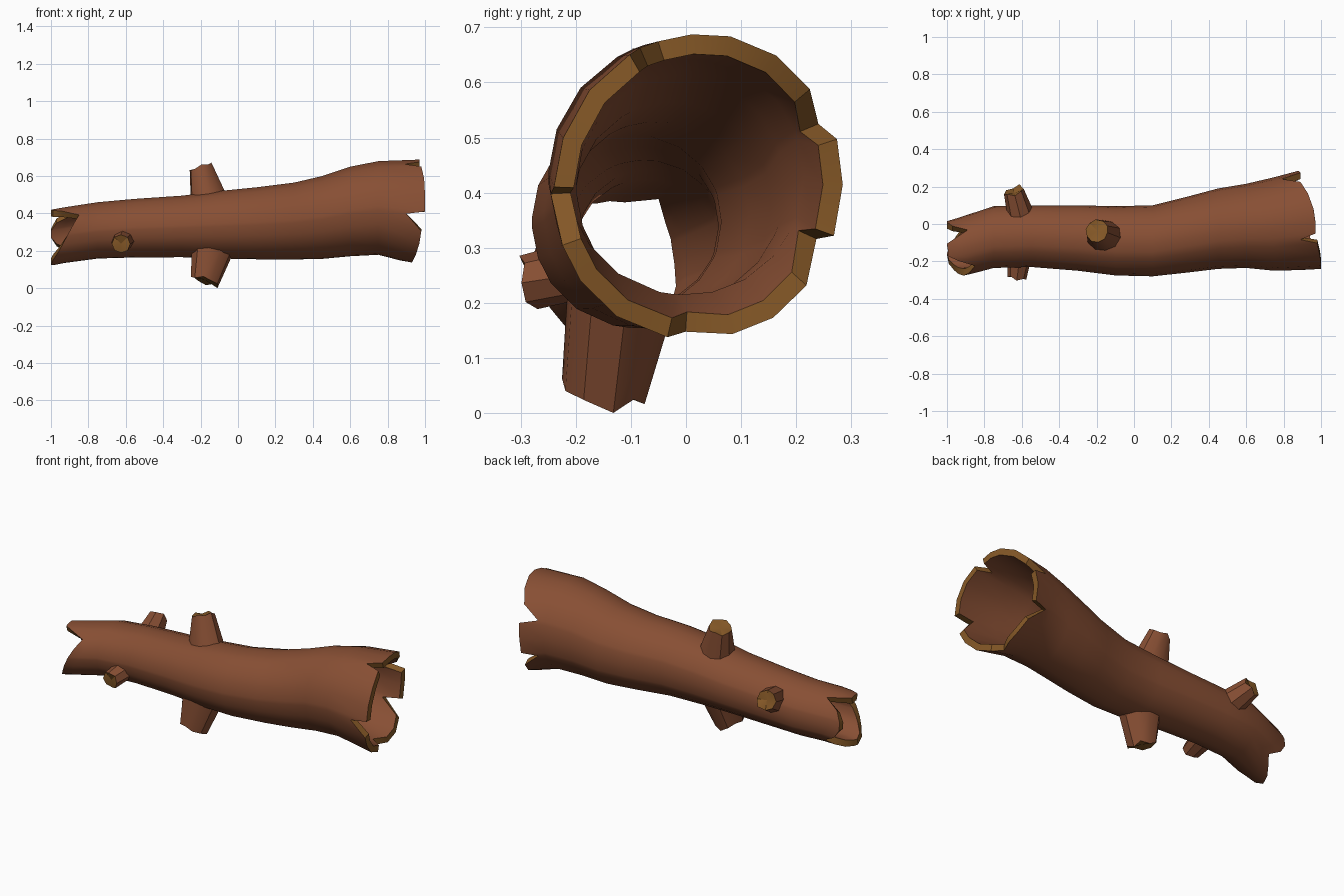
import bpy, bmesh, math
from mathutils import Vector

if "Cube" in bpy.data.objects:
    bpy.data.objects.remove(bpy.data.objects["Cube"])


def material(name, rgb):
    m = bpy.data.materials.new(name)
    m.diffuse_color = (*rgb, 1)
    m.use_nodes = True
    m.node_tree.nodes["Principled BSDF"].inputs["Base Color"].default_value = m.diffuse_color
    return m


BARK = material("bark brown", (0.245, 0.078, 0.034))
WOOD = material("cut wood", (0.235, 0.098, 0.02))

# Log sections: x, centre y, centre z, half width, half height
SECTIONS = [
    (-1.00, -.130, .270, .145, .150), (-.90, -.115, .289, .160, .149),
    (-.75, -.070, .309, .165, .151), (-.55, -.065, .321, .165, .157),
    (-.30, -.075, .330, .175, .165), (-.10, -.090, .339, .185, .181),
    (.10, -.090, .347, .190, .193), (.30, -.054, .359, .204, .206),
    (.45, -.025, .378, .215, .222), (.60, -.010, .410, .225, .240),
    (.75, .000, .429, .250, .251), (.90, .022, .412, .268, .273),
    (1.00, .040, .400, .280, .290)]
# Broken ends: angle around the log -> x of the edge
RIGHT = [(0, .88), (18, .89), (23, .79), (40, .89), (60, .93), (80, .96),
         (95, .97), (108, .97), (113, .89), (120, .98), (140, .995), (160, 1),
         (178, 1), (183, .90), (200, .98), (215, .97), (235, .95), (257, .93),
         (266, .87), (283, .91), (300, .91), (318, .89), (335, .79), (340, .88)]
LEFT = [(0, -1), (18, -1), (40, -.97), (60, -.89), (80, -1), (108, -.99),
        (140, -.85), (200, -.94), (235, -.99), (257, -1), (283, -.97),
        (318, -.90), (340, -.97), (360, -1)]


def lerp_table(table, t):
    for a, b in zip(table, table[1:]):
        if t <= b[0]:
            break
    k = (t - a[0]) / (b[0] - a[0])
    return [p + (q - p) * k for p, q in zip(a[1:], b[1:])]


def surface(x, angle, inset=0.0):
    yc, zc, ry, rz = lerp_table(SECTIONS, x)
    return Vector((x, yc + (ry - inset) * math.cos(angle),
                   zc + (rz - inset) * math.sin(angle)))


def finish(bm, name):
    bmesh.ops.recalc_face_normals(bm, faces=bm.faces)
    mesh = bpy.data.meshes.new(name)
    bm.to_mesh(mesh)
    bm.free()
    mesh.materials.append(BARK)
    mesh.materials.append(WOOD)
    ob = bpy.data.objects.new(name, mesh)
    bpy.context.collection.objects.link(ob)
    bpy.ops.object.select_all(action='DESELECT')
    ob.select_set(True)
    bpy.context.view_layer.objects.active = ob
    bpy.ops.object.shade_smooth_by_angle(angle=math.radians(35))
    return ob


# Hollow log: outer skin out along the length, inner skin back, rims between
def build_log():
    bm = bmesh.new()
    middle = [-.75, -.55, -.30, -.10, .10, .30, .45, .60, .75]
    columns = []
    for deg, xr in RIGHT:
        xl = lerp_table(LEFT, deg)[0]
        xs = [xl, min(-.80, xl + .06)] + middle + [xr]
        a = math.radians(deg)
        columns.append([bm.verts.new(surface(x, a)) for x in xs] +
                       [bm.verts.new(surface(x, a, .036)) for x in reversed(xs)])
    rows = len(columns[0])
    for i, col in enumerate(columns):
        nxt = columns[(i + 1) % len(columns)]
        for j in range(rows):
            k = (j + 1) % rows
            f = bm.faces.new((col[j], col[k], nxt[k], nxt[j]))
            f.material_index = 1 if j in (rows // 2 - 1, rows - 1) else 0
    return finish(bm, "hollow_log")


# Branch stub: foot sunk into the log skin, ragged cut end
def build_stub(name, base, tip, r_base, r_tip, jag):
    base, tip = Vector(base), Vector(tip)
    axis = (tip - base).normalized()
    turn = axis.to_track_quat('Z', 'Y')
    n = len(jag)
    bm = bmesh.new()
    foot, end = [], []
    for i in range(n):
        a = 2 * math.pi * i / n
        d = turn @ Vector((math.cos(a), math.sin(a), 0))
        p = base + d * r_base
        yc, zc, ry, rz = lerp_table(SECTIONS, p.x)
        ang = math.atan2((p.z - zc) / rz, (p.y - yc) / ry)
        foot.append(bm.verts.new(surface(p.x, ang, .012)))
        end.append(bm.verts.new(tip + d * r_tip + axis * jag[i]))
    hub = bm.verts.new(tip - axis * .005)
    for i in range(n):
        k = (i + 1) % n
        bm.faces.new((foot[i], foot[k], end[k], end[i]))
        bm.faces.new((end[i], end[k], hub)).material_index = 1
    ob = finish(bm, name)
    return ob


build_log()
build_stub("top_stub", (-.16, -.058, .50), (-.197, -.038, .64), .098, .062,
           [0, .012, .005, .015, 0, -.008, .008, -.004, .01, 0])
low = build_stub("bottom_stub", (-.14, -.13, .19), (-.178, -.15, .04), .112, .078,
                 [0, -.01, .005, 0, -.012, 0, .012, -.005, 0, .004])
build_stub("front_stub", (-.615, -.20, .247), (-.625, -.285, .237), .062, .05,
           [.008, 0, .012, -.005, .005, 0, -.01, .006])
build_stub("back_stub", (-.61, .05, .37), (-.642, .172, .415), .072, .055,
           [0, .012, -.004, .008, 0, .02, 0, .006])

# Let the splinter nearest the ground on the bottom stub touch z = 0
splinter = min(low.data.vertices, key=lambda v: (v.co - Vector((-.11, -.13, 0))).length)
splinter.co = (-.11, -.132, 0)
